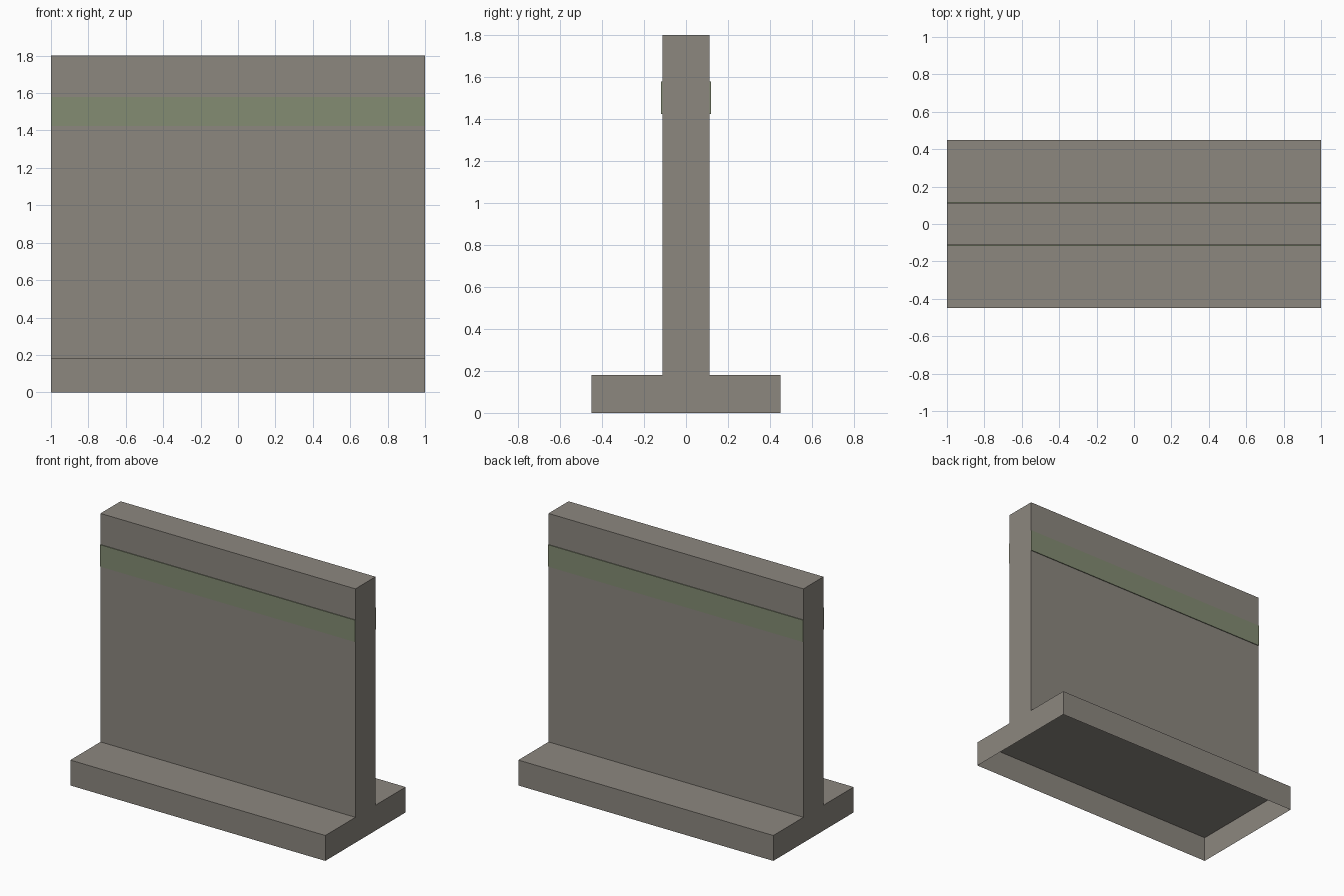
import bpy
import bmesh

cube = bpy.data.objects.get("Cube")
if cube:
    bpy.data.objects.remove(cube, do_unlink=True)


def material(name, colour):
    mat = bpy.data.materials.new(name)
    mat.use_nodes = True
    mat.diffuse_color = (*colour, 1)
    bsdf = next(n for n in mat.node_tree.nodes if n.type == 'BSDF_PRINCIPLED')
    bsdf.inputs["Base Color"].default_value = (*colour, 1)
    return mat


def block(name, low, high, mat, open_bottom=False):
    """Axis-aligned box between two corners, optionally without its underside."""
    bm = bmesh.new()
    bmesh.ops.create_cube(bm, size=1)
    for v in bm.verts:
        v.co = [h if c > 0 else l for c, l, h in zip(v.co, low, high)]
    bm.normal_update()
    if open_bottom:
        under = [f for f in bm.faces if f.normal.z < -0.5]
        bmesh.ops.delete(bm, geom=under, context='FACES_ONLY')
    mesh = bpy.data.meshes.new(name)
    bm.to_mesh(mesh)
    bm.free()
    mesh.materials.append(mat)
    obj = bpy.data.objects.new(name, mesh)
    bpy.context.collection.objects.link(obj)
    return obj


concrete = material("warm grey concrete", (0.262, 0.242, 0.212))
moss = material("moss green", (0.227, 0.262, 0.171))

half_length = 1.0
base_depth, base_top = 0.45, 0.18
wall_depth, wall_top = 0.1125, 1.8
band_depth, band_low, band_high = 0.118, 1.425, 1.58

# Hollow footing and the upright slab standing on it
block("footing", (-half_length, -base_depth, 0),
      (half_length, base_depth, base_top), concrete, open_bottom=True)
block("wall_slab", (-half_length, -wall_depth, base_top),
      (half_length, wall_depth, wall_top), concrete, open_bottom=True)

# Thin coloured band on each face of the slab
block("front_band", (-half_length, -band_depth, band_low),
      (half_length, -wall_depth, band_high), moss)
block("back_band", (-half_length, wall_depth, band_low),
      (half_length, band_depth, band_high), moss)
